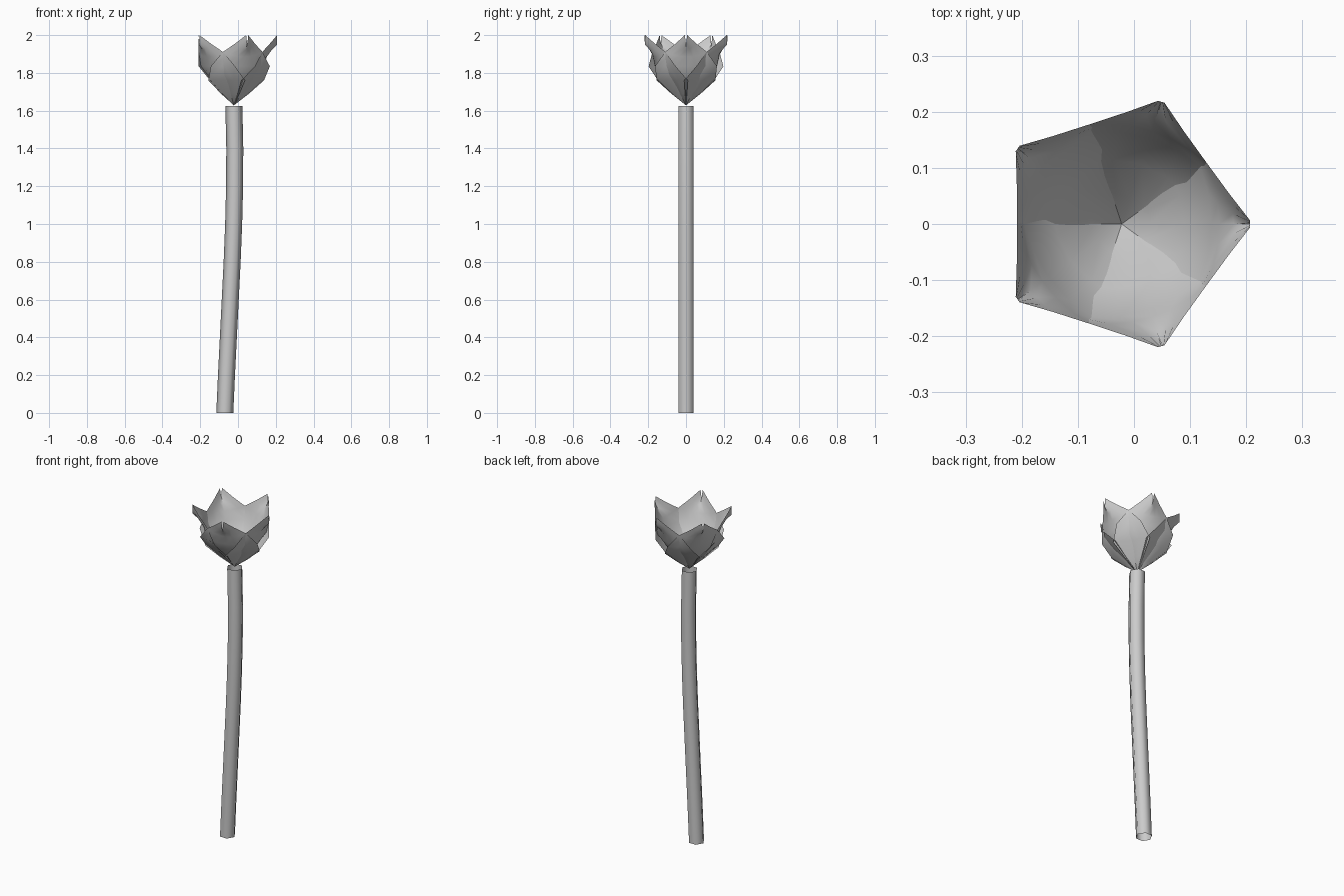
import bpy, math

if "Cube" in bpy.data.objects:
    bpy.data.objects.remove(bpy.data.objects["Cube"])

CX = -0.022  # flower axis

grey = bpy.data.materials.new("light grey")
grey.diffuse_color = (0.6, 0.6, 0.6, 1)
grey.use_nodes = True
grey.node_tree.nodes["Principled BSDF"].inputs["Base Color"].default_value = grey.diffuse_color


def make(name, verts, faces, angle):
    me = bpy.data.meshes.new(name)
    me.from_pydata(verts, [], faces)
    me.materials.append(grey)
    ob = bpy.data.objects.new(name, me)
    bpy.context.collection.objects.link(ob)
    bpy.ops.object.select_all(action='DESELECT')
    ob.select_set(True)
    bpy.context.view_layer.objects.active = ob
    bpy.ops.object.shade_smooth_by_angle(angle=math.radians(angle))
    return ob


# Stem: open six-sided tube following a gentle bend
path = [(-0.07, 0), (-0.061, 0.2), (-0.051, 0.4), (-0.041, 0.6), (-0.031, 0.8),
        (-0.023, 1.0), (-0.018, 1.2), (-0.017, 1.4), (-0.022, 1.625)]
N = 6
verts = [(x + 0.045 * math.cos(math.tau * i / N), 0.045 * math.sin(math.tau * i / N), z)
         for x, z in path for i in range(N)]
faces = [(k * N + i, k * N + (i + 1) % N, (k + 1) * N + (i + 1) % N, (k + 1) * N + i)
         for k in range(len(path) - 1) for i in range(N)]
make("stem", verts, faces, 65)

# Broad overlapping petals, rows from base to tip:
# keel radius, keel z, edge radius, edge half width, edge z, curve power
rows = [(0.050, 1.690, 0.020, 0.078, 1.69, 2.0),
        (0.112, 1.760, 0.040, 0.155, 1.76, 2.0),
        (0.160, 1.835, 0.111, 0.164, 1.835, 2.0),
        (0.174, 1.885, 0.150, 0.111, 1.91, 2.0),
        (0.200, 1.920, 0.191, 0.055, 1.955, 1.5),
        (0.229, 1.950, 0.229, 0.006, 2.0, 1.0)]
U = [-1, -0.67, -0.33, 0, 0.33, 0.67, 1]
C = len(U)
for p in range(5):
    a = math.tau * p / 5
    ca, sa = math.cos(a), math.sin(a)
    pts = [(0, 0, 1.628)]
    for kr, kz, er, w, ez, power in rows:
        for u in U:
            f = abs(u) ** power
            pts.append((kr + (er - kr) * f, w * u, kz + (ez - kz) * f))
    verts = [(CX + x * ca - y * sa, x * sa + y * ca, z) for x, y, z in pts]
    faces = [(0, 2 + i, 1 + i) for i in range(C - 1)]
    for k in range(len(rows) - 1):
        for i in range(C - 1):
            b = 1 + k * C + i
            faces.append((b, b + 1, b + C + 1, b + C))
    # consistent winding: fan faces follow the same direction as the strips
    faces[:C - 1] = [(0, f[2], f[1])[::-1] for f in faces[:C - 1]]
    make(f"petal_{p + 1}", verts, faces, 60)
